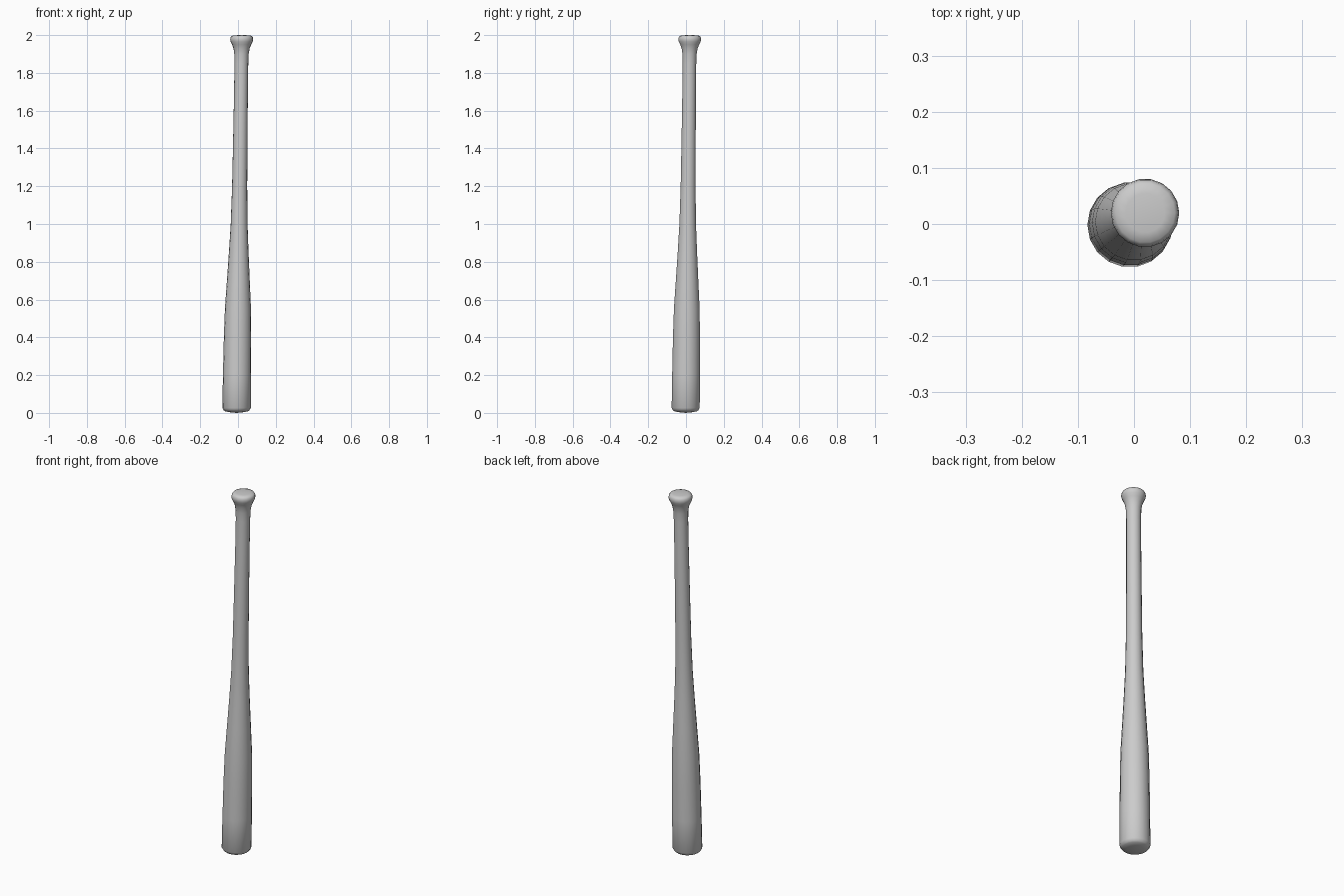
import bpy, bmesh, math

if "Cube" in bpy.data.objects:
    bpy.data.objects.remove(bpy.data.objects["Cube"])

SIDES = 18
BOTTOM = (-0.008, -0.002)   # axis position at z = 0
TOP = (0.020, 0.020)        # axis position at z = 2

# (height, radius) from barrel end to knob
PROFILE = [(0.004, 0.040), (0.009, 0.062), (0.014, 0.068), (0.026, 0.0755),
           (0.20, 0.0745), (0.40, 0.0725), (0.55, 0.069), (0.70, 0.0605),
           (0.85, 0.052), (1.00, 0.0445), (1.20, 0.040), (1.45, 0.038),
           (1.70, 0.0365), (1.85, 0.0365), (1.90, 0.038), (1.93, 0.043),
           (1.95, 0.051), (1.965, 0.0585), (1.977, 0.061), (1.988, 0.059),
           (1.996, 0.053), (1.999, 0.035)]


def axis(z):
    t = z / 2
    return [a + (b - a) * t for a, b in zip(BOTTOM, TOP)]


bm = bmesh.new()
rings = []
for z, r in PROFILE:
    cx, cy = axis(z)
    rings.append([bm.verts.new((cx + r * math.cos(2 * math.pi * i / SIDES),
                                cy + r * math.sin(2 * math.pi * i / SIDES), z))
                  for i in range(SIDES)])

# Side walls
for lo, hi in zip(rings, rings[1:]):
    for i in range(SIDES):
        j = (i + 1) % SIDES
        bm.faces.new((lo[i], lo[j], hi[j], hi[i]))

# Slightly domed end caps
for ring, z in ((rings[0], 0.0), (rings[-1], 2.0)):
    tip = bm.verts.new((*axis(z), z))
    for i in range(SIDES):
        bm.faces.new((ring[i], ring[(i + 1) % SIDES], tip))

bmesh.ops.recalc_face_normals(bm, faces=bm.faces[:])
mesh = bpy.data.meshes.new("bat")
bm.to_mesh(mesh)
bm.free()
mesh.shade_smooth()
bat = bpy.data.objects.new("bat", mesh)
bpy.context.collection.objects.link(bat)
